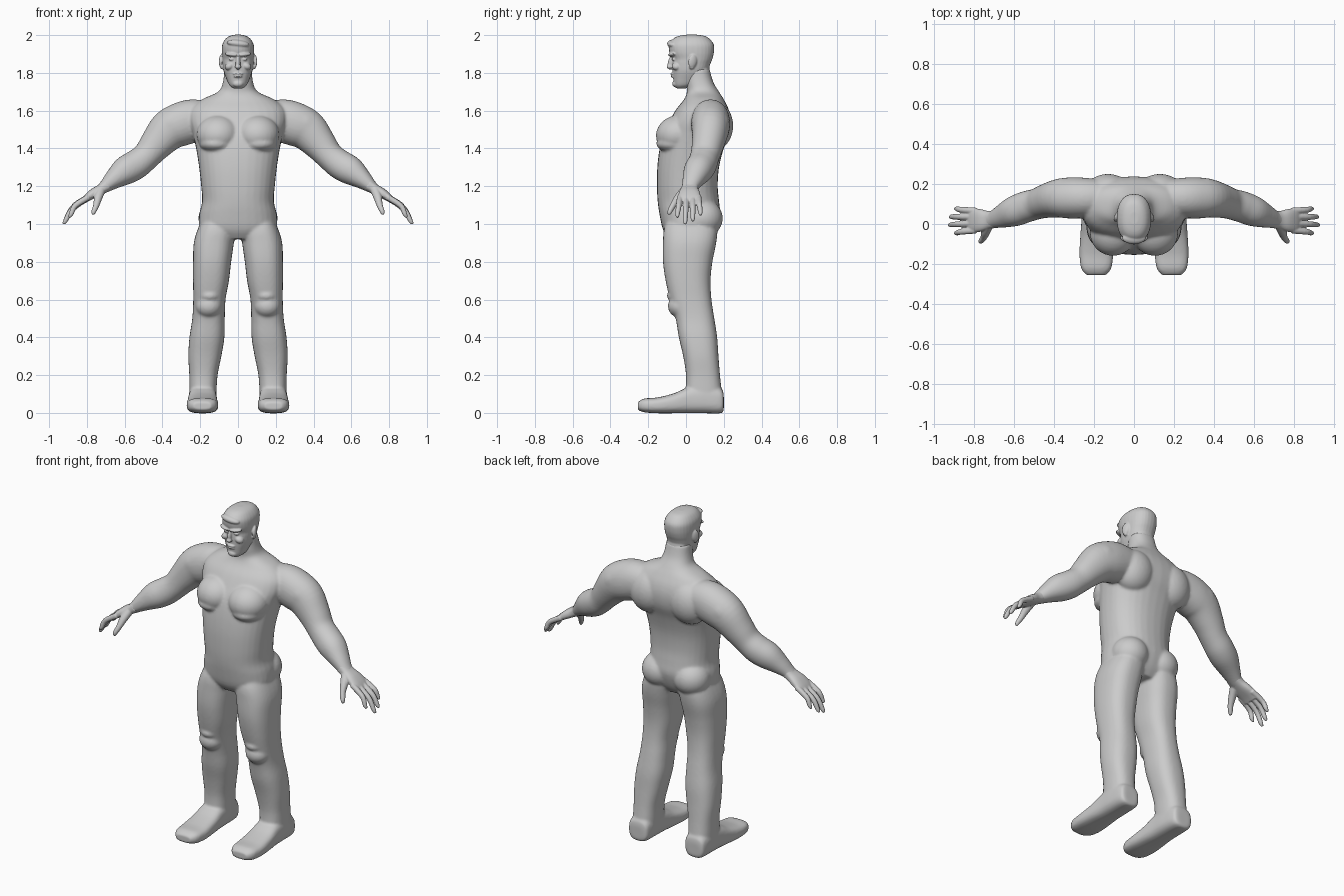
import bpy, bmesh, math
from mathutils import Vector, Matrix, Euler

N = 32  # points per cross-section


def smooth_rows(rows, k=4):
    """Catmull-Rom interpolation of rows of numbers."""
    out = []
    for i in range(len(rows) - 1):
        p0, p1 = rows[max(i - 1, 0)], rows[i]
        p2, p3 = rows[i + 1], rows[min(i + 2, len(rows) - 1)]
        for j in range(k):
            t = j / k
            out.append([0.5 * (2 * b + (c - a) * t + (2 * a - 5 * b + 4 * c - d) * t * t
                        + (3 * b - a - 3 * c + d) * t ** 3) for a, b, c, d in zip(p0, p1, p2, p3)])
    return out + [list(rows[-1])]


def unit_ring(e):
    ring = []
    for i in range(N):
        a = 2 * math.pi * i / N
        c, s = math.cos(a), math.sin(a)
        ring.append((math.copysign(abs(c) ** (2 / e), c), math.copysign(abs(s) ** (2 / e), s)))
    return ring


def skin(bm, rings, side):
    """Bridge rings into a closed tube; side = -1 mirrors it."""
    vs = [[bm.verts.new((p[0] * side, p[1], p[2])) for p in r] for r in rings]
    for a, b in zip(vs, vs[1:]):
        for i in range(N):
            bm.faces.new((a[i], a[(i + 1) % N], b[(i + 1) % N], b[i]))
    bm.faces.new(vs[0][::-1])
    bm.faces.new(vs[-1])


def slab(bm, rows, axis='z', e=2.3, side=1):
    """Loft along z (rows z,x0,x1,y0,y1) or along y (rows y,x0,x1,z0,z1)."""
    rings = []
    for t, a0, a1, b0, b1 in smooth_rows(rows):
        ring = []
        for c, s in unit_ring(e):
            a, b = (a0 + a1) / 2 + c * (a1 - a0) / 2, (b0 + b1) / 2 + s * (b1 - b0) / 2
            ring.append((a, b, t) if axis == 'z' else (a, t, b))
        rings.append(ring)
    skin(bm, rings, side)


def limb(bm, rows, side=1, e=2.1):
    """Loft along a path, rows x,y,z,half thickness,half depth in y."""
    rows = smooth_rows(rows)
    pts = [Vector(r[:3]) for r in rows]
    rings = []
    for i, r in enumerate(rows):
        t = (pts[min(i + 1, len(pts) - 1)] - pts[max(i - 1, 0)]).normalized()
        v = Vector((0, 1, 0))
        v = (v - t * v.dot(t)).normalized()
        u = t.cross(v)
        rings.append([pts[i] + u * c * r[3] + v * s * r[4] for c, s in unit_ring(e)])
    skin(bm, rings, side)


def blob(bm, loc, scale, rot=(0, 0, 0), sides=(1, -1)):
    for s in sides:
        m = (Matrix.Translation((loc[0] * s, loc[1], loc[2]))
             @ Euler((rot[0], rot[1] * s, rot[2] * s)).to_matrix().to_4x4()
             @ Matrix.Diagonal((*scale, 1)))
        bmesh.ops.create_uvsphere(bm, u_segments=28, v_segments=18, radius=1, matrix=m)


def finish(bm, name, voxel, iters):
    """Fuse the overlapping masses into one smooth skin."""
    bmesh.ops.recalc_face_normals(bm, faces=bm.faces)
    me = bpy.data.meshes.new(name)
    bm.to_mesh(me)
    bm.free()
    ob = bpy.data.objects.new(name, me)
    bpy.context.collection.objects.link(ob)
    r = ob.modifiers.new("fuse", 'REMESH')
    r.mode, r.voxel_size, r.use_smooth_shade = 'VOXEL', voxel, True
    s = ob.modifiers.new("soften", 'SMOOTH')
    s.factor, s.iterations = 0.5, iters
    return ob


# Torso and neck
bm = bmesh.new()
torso = [(0.92, .12, -.09, .12), (0.97, .20, -.122, .155), (1.05, .205, -.14, .18), (1.12, .19, -.15, .175),
         (1.2, .195, -.154, .168), (1.3, .206, -.152, .175), (1.4, .222, -.14, .2), (1.48, .24, -.12, .23),
         (1.55, .26, -.085, .237), (1.61, .25, -.05, .225), (1.66, .19, -.01, .2), (1.70, .105, .005, .175),
         (1.75, .08, .0, .145), (1.82, .072, .0, .125)]
slab(bm, [(z, -w, w, a, b) for z, w, a, b in torso])

# Chest, back and seat muscles
blob(bm, (.105, -.045, 1.475), (.115, .115, .1), (.25, 0, .2))
blob(bm, (.11, -.05, 1.425), (.095, .108, .05), (0, 0, .2))
blob(bm, (.13, .15, 1.52), (.12, .1, .13), (0, -.3, 0))
blob(bm, (.10, .1, 1.62), (.15, .09, .06), (0, .25, 0))
blob(bm, (.105, .09, 1.03), (.105, .105, .1))

leg = [(1.06, .04, .17, -.08, .14), (0.98, .015, .21, -.115, .165), (0.9, .022, .234, -.122, .16),
       (0.8, .036, .238, -.122, .14), (0.7, .048, .238, -.108, .13), (0.6, .066, .237, -.085, .135),
       (0.5, .07, .242, -.055, .15), (0.4, .072, .257, -.038, .165), (0.3, .088, .263, -.015, .172),
       (0.2, .108, .258, .0, .18), (0.1, .115, .257, .0, .19), (0.02, .125, .25, .02, .19)]
foot = [(.2, .15, .23, .015, .09), (.185, .125, .252, -.002, .13), (.1, .115, .26, -.002, .15),
        (.02, .113, .262, -.002, .14), (-.06, .108, .268, -.002, .105), (-.15, .104, .272, -.002, .082),
        (-.22, .113, .264, .003, .076), (-.255, .14, .238, .015, .058)]
arm = [(.15, .13, 1.55, .1, .09), (.24, .13, 1.545, .115, .1), (.31, .13, 1.525, .115, .103),
       (.37, .128, 1.492, .108, .097), (.435, .115, 1.42, .088, .085), (.485, .1, 1.36, .075, .077),
       (.54, .085, 1.315, .078, .078), (.60, .062, 1.28, .075, .075), (.66, .038, 1.235, .052, .058),
       (.705, .022, 1.198, .034, .044), (.73, .02, 1.18, .027, .045)]
for s in (1, -1):
    slab(bm, leg, 'z', 2.5, s)
    slab(bm, foot, 'y', 2.9, s)
    limb(bm, arm, s)

# Knee caps and shoulder caps
blob(bm, (.155, -.03, .565), (.07, .066, .062))
blob(bm, (.15, -.04, .62), (.06, .062, .035))
blob(bm, (.35, .13, 1.53), (.115, .1, .085), (0, .65, 0))
finish(bm, "body", 0.0075, 7)

# Head
bm = bmesh.new()
skull = [(1.718, .025, -.05, .0), (1.735, .046, -.062, .04), (1.77, .062, -.068, .085), (1.81, .076, -.072, .115),
         (1.85, .081, -.073, .13), (1.875, .083, -.072, .14), (1.91, .086, -.088, .148), (1.95, .083, -.09, .147),
         (1.98, .066, -.068, .125), (1.995, .045, -.04, .1), (2.002, .02, .0, .06)]
slab(bm, [(z, -w, w, a, b) for z, w, a, b in skull], 'z', 2.3)
slab(bm, [(1.70, -.075, .075, .02, .16), (1.76, -.072, .072, .0, .135), (1.85, -.06, .06, .02, .12)])

# Face features: brow, nose, cheeks, lips, chin, hair fringe, ears
blob(bm, (.035, -.075, 1.897), (.036, .018, .01), (0, -.1, .3))
blob(bm, (0, -.078, 1.855), (.012, .018, .04), (-.2, 0, 0), (1,))
blob(bm, (0, -.086, 1.832), (.017, .017, .011), (0, 0, 0), (1,))
blob(bm, (.045, -.05, 1.835), (.026, .025, .02), (0, .4, 0))
blob(bm, (.034, -.066, 1.872), (.015, .009, .007))
blob(bm, (0, -.07, 1.795), (.027, .013, .006), (0, 0, 0), (1,))
blob(bm, (0, -.068, 1.781), (.023, .013, .006), (0, 0, 0), (1,))
blob(bm, (0, -.055, 1.742), (.028, .018, .018), (0, 0, 0), (1,))
blob(bm, (0, -.07, 1.955), (.06, .03, .02), (0, .12, 0), (1,))
blob(bm, (.088, .035, 1.862), (.011, .024, .036), (-.2, 0, .35))
blob(bm, (.086, .03, 1.835), (.009, .014, .016))
finish(bm, "head", 0.0042, 2)

# Hands: palm, four fingers and thumb
fingers = [(-.032, -.045, .895, 1.035), (.002, -.004, .925, 1.0), (.036, .036, .92, 1.015), (.066, .076, .895, 1.045)]
for s, name in ((1, "left_hand"), (-1, "right_hand")):
    bm = bmesh.new()
    limb(bm, [(.69, .024, 1.208, .034, .044), (.725, .02, 1.184, .028, .045), (.765, .018, 1.162, .026, .056),
              (.80, .018, 1.138, .02, .06), (.825, .018, 1.115, .013, .056)], s, 2.5)
    for y0, y1, x, z in fingers:
        mx, mz = (.80 + x) / 2 + .014, (1.135 + z) / 2 + .012
        limb(bm, [(.79, y0, 1.143, .016, .016), (mx, (y0 + y1) / 2, mz, .0145, .0145),
                  (x - .012, y1, z + .018, .012, .012), (x, y1, z, .006, .006)], s)
    limb(bm, [(.725, -.005, 1.18, .024, .024), (.74, -.04, 1.14, .022, .021), (.75, -.068, 1.10, .016, .016),
              (.763, -.085, 1.068, .013, .013), (.768, -.09, 1.05, .007, .007)], s)
    finish(bm, name, 0.0042, 2)
